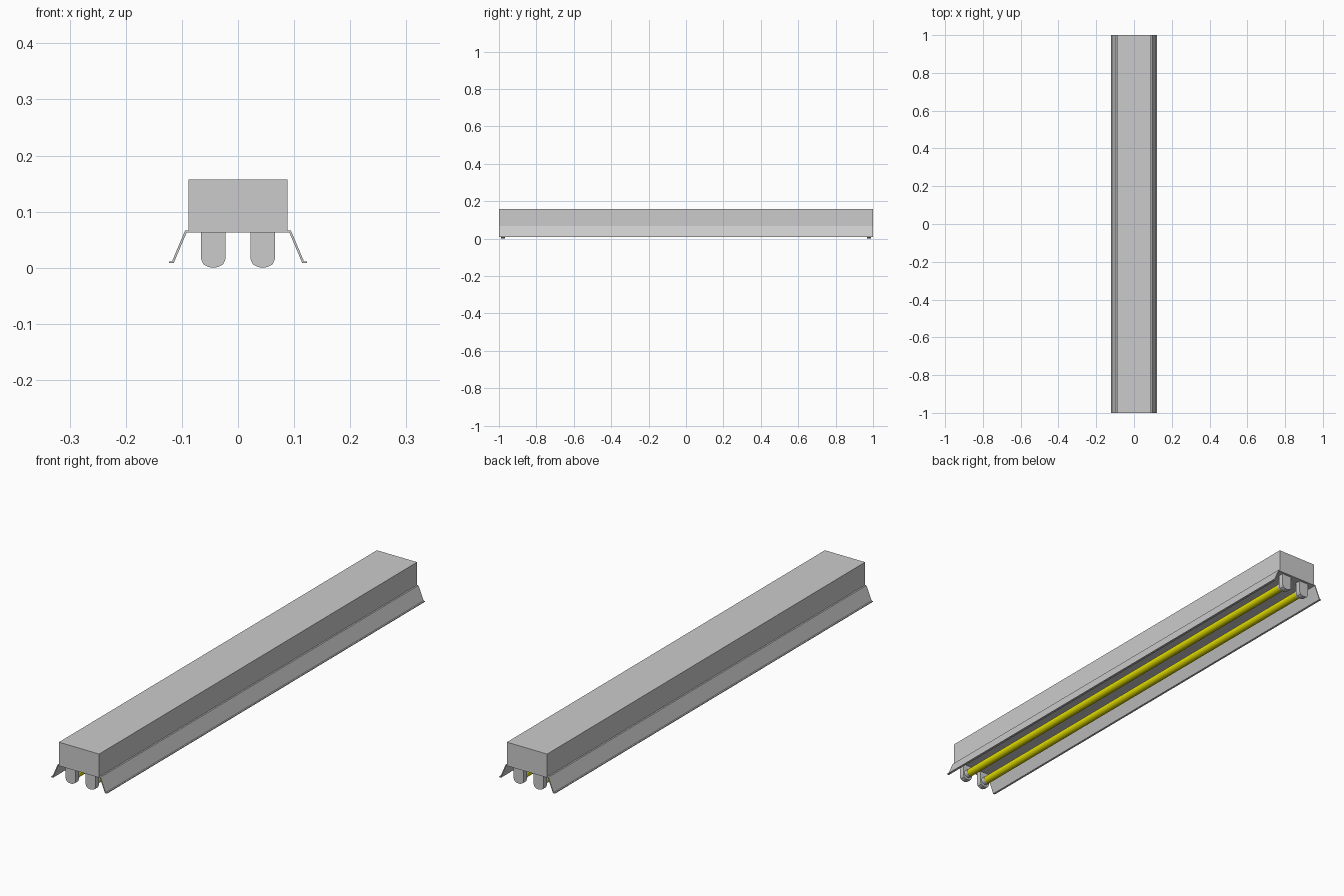
import bpy, bmesh, math

if "Cube" in bpy.data.objects:
    bpy.data.objects.remove(bpy.data.objects["Cube"])

GREY = None
yellow = bpy.data.materials.new("tube_yellow")
yellow.diffuse_color = (0.75, 0.72, 0.0, 1)
yellow.use_nodes = True
yellow.node_tree.nodes["Principled BSDF"].inputs["Base Color"].default_value = yellow.diffuse_color


def prism(name, profile, y0, y1, mat=GREY):
    """Extrude an (x, z) profile along y."""
    bm = bmesh.new()
    face = bm.faces.new([bm.verts.new((x, y0, z)) for x, z in profile])
    ext = bmesh.ops.extrude_face_region(bm, geom=[face])
    moved = [v for v in ext["geom"] if isinstance(v, bmesh.types.BMVert)]
    bmesh.ops.translate(bm, verts=moved, vec=(0, y1 - y0, 0))
    bmesh.ops.recalc_face_normals(bm, faces=bm.faces)
    mesh = bpy.data.meshes.new(name)
    bm.to_mesh(mesh)
    bm.free()
    obj = bpy.data.objects.new(name, mesh)
    bpy.context.collection.objects.link(obj)
    if mat:
        mesh.materials.append(mat)
    return obj


def rod(name, x, z, radius, length, y=0, mat=GREY):
    """Smooth cylinder lying along y."""
    bpy.ops.mesh.primitive_cylinder_add(vertices=24, radius=radius, depth=length,
                                        location=(x, y, z), rotation=(math.pi / 2, 0, 0))
    obj = bpy.context.object
    obj.name = name
    if mat:
        obj.data.materials.append(mat)
    bpy.ops.object.shade_smooth_by_angle()
    return obj


# Main housing
W, BOTTOM, TOP = 0.0885, 0.063, 0.157
prism("housing", [(-W, BOTTOM), (W, BOTTOM), (W, TOP), (-W, TOP)], -1, 1)

# Bent sheet cross-section of one reflector wing
wing = [(W, 0.066), (0.0945, 0.066), (0.1175, 0.0115), (0.123, 0.0115),
        (0.123, 0.0085), (0.1145, 0.0085), (0.0915, 0.063), (W, 0.063)]

# Lamp holder outline: straight sides and a faceted rounded foot
holder = [(-0.022, BOTTOM), (-0.022, 0.016), (-0.0175, 0.006), (-0.009, 0.0015), (0, 0),
          (0.009, 0.0015), (0.0175, 0.006), (0.022, 0.016), (0.022, BOTTOM)]

for side, label in ((-1, "left"), (1, "right")):
    prism(f"reflector_{label}", [(side * x, z) for x, z in wing], -1, 1)
    cx = side * 0.044
    # Yellow tube with grey end caps between a pair of lamp holders
    rod(f"tube_{label}", cx, 0.025, 0.0155, 1.92, mat=yellow)
    for end, where in ((-1, "front"), (1, "back")):
        prism(f"lamp_holder_{label}_{where}", [(cx + x, z) for x, z in holder],
              end * 0.99, end * 0.968)
        rod(f"tube_cap_{label}_{where}", cx, 0.025, 0.016, 0.018, y=end * 0.961)
